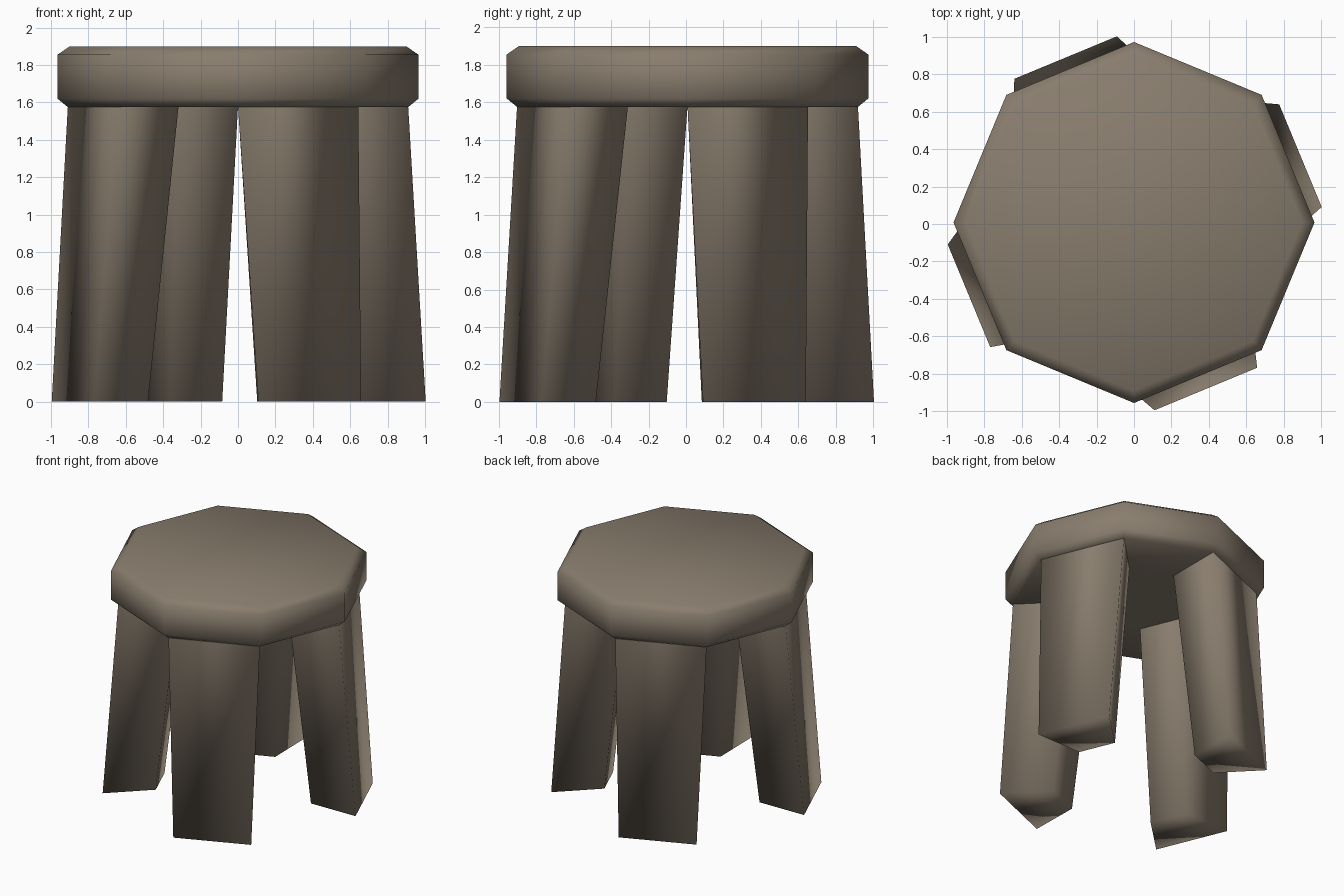
import bpy, bmesh, math

if "Cube" in bpy.data.objects:
    bpy.data.objects.remove(bpy.data.objects["Cube"])

wood = bpy.data.materials.new("brown grey wood")
wood.diffuse_color = (0.25, 0.205, 0.155, 1)
wood.use_nodes = True
wood.node_tree.nodes["Principled BSDF"].inputs["Base Color"].default_value = wood.diffuse_color
CY = 0.008  # seat centre in y


def make_object(name, bm):
    bmesh.ops.recalc_face_normals(bm, faces=bm.faces)
    for f in bm.faces:
        f.smooth = True
    mesh = bpy.data.meshes.new(name)
    bm.to_mesh(mesh)
    bm.free()
    mesh.materials.append(wood)
    ob = bpy.data.objects.new(name, mesh)
    bpy.context.collection.objects.link(ob)
    return ob


def bridge(bm, lower, upper):
    n = len(lower)
    for i in range(n):
        j = (i + 1) % n
        bm.faces.new((lower[i], lower[j], upper[j], upper[i]))


# Seat: octagonal slab with chamfered rims, inset ring below for the leg roots
bm = bmesh.new()
rings = []
for r, z in [(0.45, 1.575), (0.91, 1.575), (0.965, 1.62), (0.965, 1.855), (0.90, 1.90)]:
    rings.append([bm.verts.new((r * math.cos(k * math.pi / 4),
                                CY + r * math.sin(k * math.pi / 4), z)) for k in range(8)])
for a, b in zip(rings, rings[1:]):
    bridge(bm, a, b)
bm.faces.new(rings[0])
bm.faces.new(rings[-1])
make_object("seat", bm)


# Legs: tapered, splayed trapezoid posts under every second side of the octagon
def make_leg(name, angle, shift):
    u = (math.cos(angle), math.sin(angle))   # outward
    t = (-u[1], u[0])                        # sideways
    bm = bmesh.new()

    def section(outer, half_out, inner, half_in, side, z, cy):
        pts = [(outer, -half_out), (outer, half_out), (inner, half_in), (inner, -half_in)]
        return [bm.verts.new((a * u[0] + (b + side) * t[0],
                              cy + a * u[1] + (b + side) * t[1], z)) for a, b in pts]

    foot = section(0.962, 0.297, 0.59, 0.15, shift, 0, 0)
    root = section(0.841, 0.348, 0.416, 0.172, 0, 1.575, CY)
    bridge(bm, foot, root)
    bm.faces.new(foot)
    make_object(name, bm)


for name, deg, shift in [("front_leg", -67.5, 0.017), ("right_leg", 22.5, -0.003),
                         ("back_leg", 112.5, -0.003), ("left_leg", 202.5, 0.017)]:
    make_leg(name, math.radians(deg), shift)
